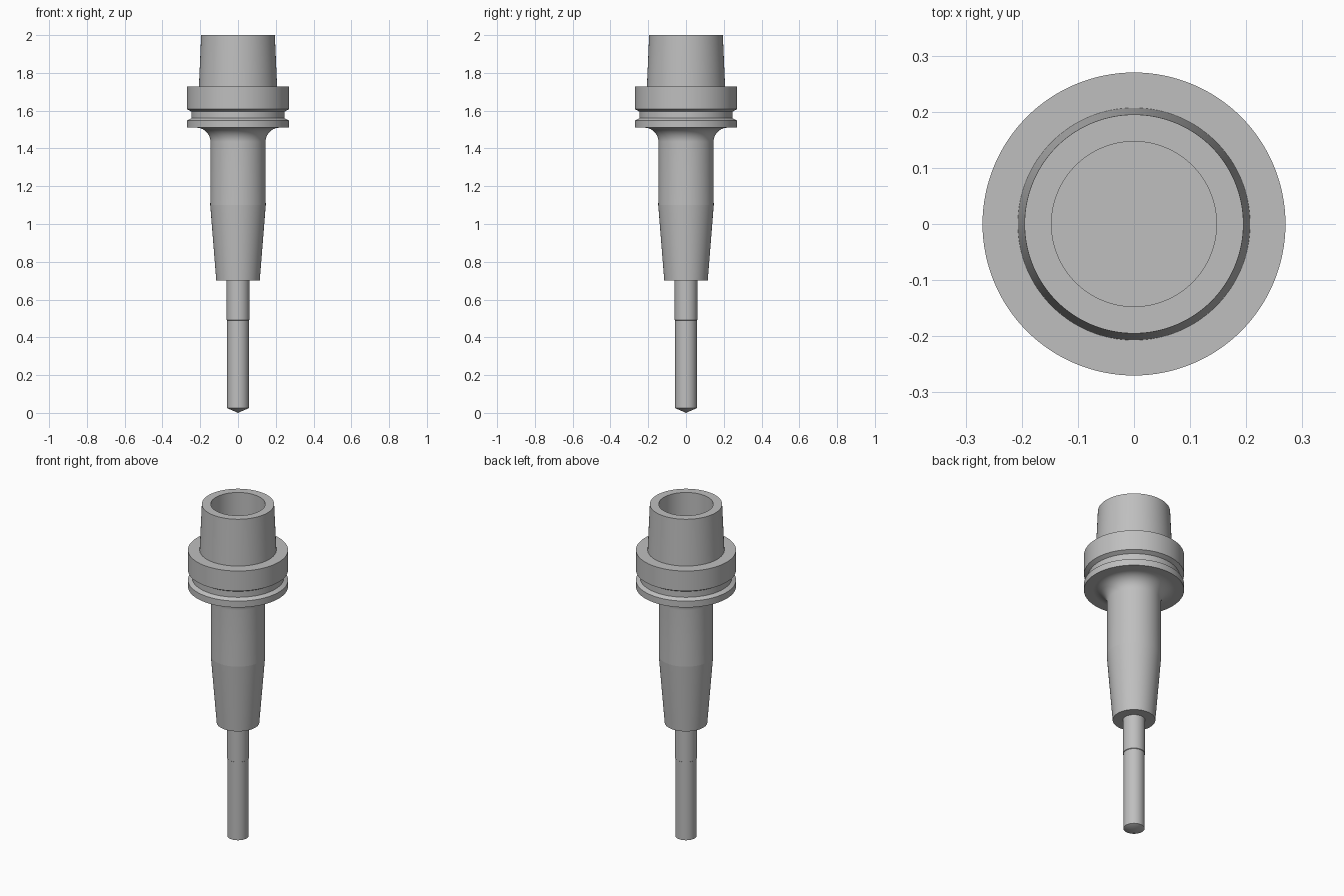
import bpy, bmesh, math

SEGMENTS = 128

cube = bpy.data.objects.get("Cube")
if cube:
    bpy.data.objects.remove(cube, do_unlink=True)

steel = bpy.data.materials.new("steel_grey")
steel.use_nodes = True
colour = (0.52, 0.52, 0.52, 1)
steel.diffuse_color = colour
steel.node_tree.nodes["Principled BSDF"].inputs["Base Color"].default_value = colour


def lathe(name, profile):
    """Turn a (radius, height) profile about the z axis into a closed solid."""
    bm = bmesh.new()
    verts = [bm.verts.new((r, 0, z)) for r, z in profile]
    edges = [bm.edges.new(pair) for pair in zip(verts, verts[1:])]
    bmesh.ops.spin(bm, geom=verts + edges, cent=(0, 0, 0), axis=(0, 0, 1),
                   angle=math.tau, steps=SEGMENTS)
    bmesh.ops.remove_doubles(bm, verts=bm.verts[:], dist=1e-5)
    bmesh.ops.recalc_face_normals(bm, faces=bm.faces[:])
    mesh = bpy.data.meshes.new(name)
    bm.to_mesh(mesh)
    bm.free()
    mesh.materials.append(steel)
    obj = bpy.data.objects.new(name, mesh)
    bpy.context.collection.objects.link(obj)
    bpy.ops.object.select_all(action="DESELECT")
    obj.select_set(True)
    bpy.context.view_layer.objects.active = obj
    bpy.ops.object.shade_smooth_by_angle(angle=math.radians(4))
    return obj


def fillet(radius, top, size, steps=24):
    """Quarter arc from a vertical wall out to the underside of a flange."""
    angles = [math.pi / 2 * i / steps for i in range(steps + 1)]
    return [(radius + size * (1 - math.cos(a)), top - size * (1 - math.sin(a)))
            for a in angles]


# Nose and body, slightly tapered below
body = [(0, 0.7), (0.115, 0.7), (0.147, 1.1), (0.146, 1.24)]
# Flange with a gripper groove
flange = [(0.27, 1.51), (0.27, 1.548), (0.247, 1.56), (0.247, 1.595),
          (0.27, 1.608), (0.27, 1.727)]
# Hollow taper on top, with its bore
taper = [(0.207, 1.727), (0.195, 2), (0.147, 2), (0.147, 1.73), (0, 1.73)]
lathe("tool_holder", body + fillet(0.146, 1.51, 0.075) + flange + taper)

# Round cutting tool with a shallow conical tip
lathe("cutting_tool", [(0, 0), (0.057, 0.025), (0.057, 0.49), (0.06, 0.492),
                       (0.06, 0.71), (0, 0.71)])
